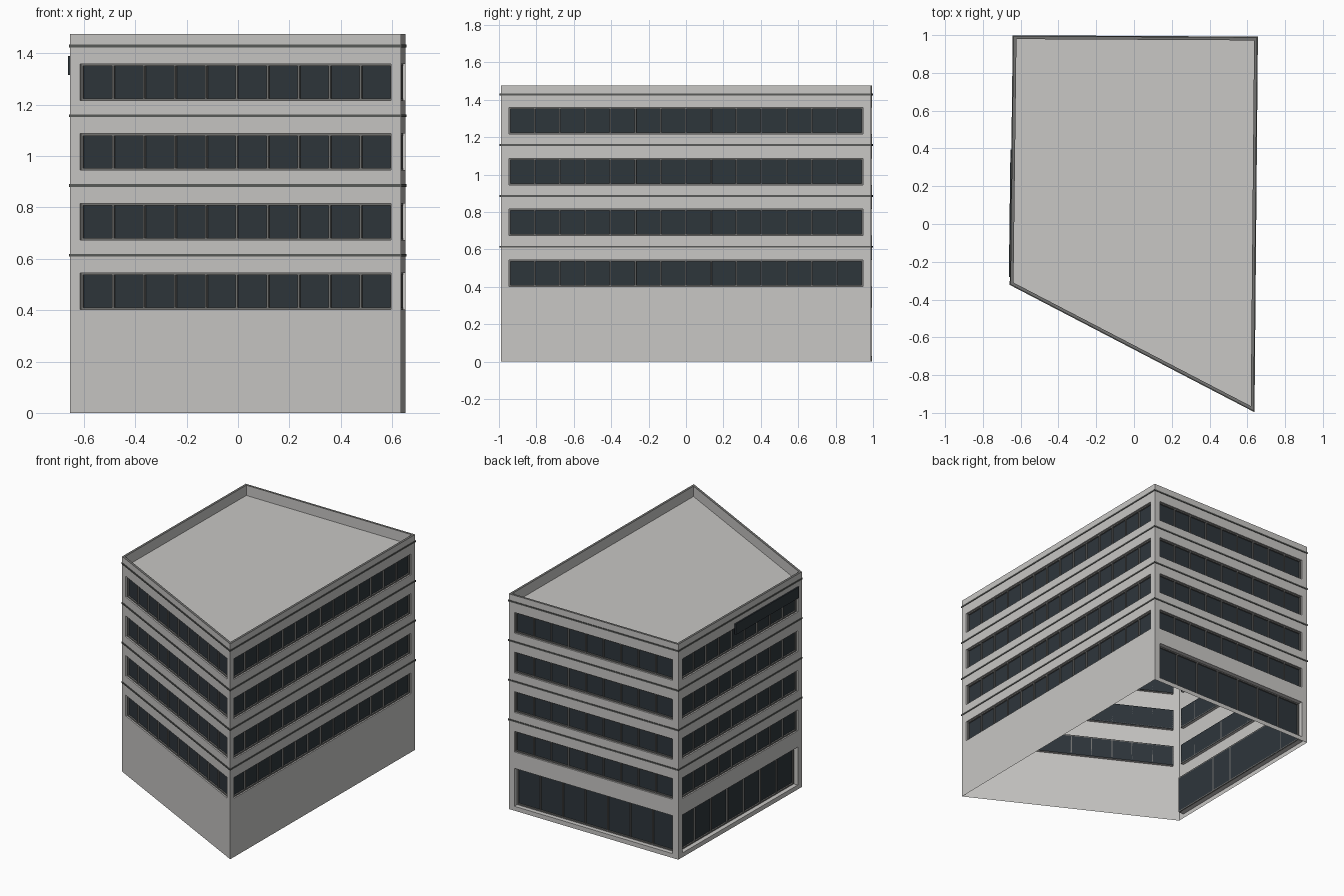
import bpy, bmesh
from mathutils import Vector

if "Cube" in bpy.data.objects:
    bpy.data.objects.remove(bpy.data.objects["Cube"])


def material(name, rgb):
    m = bpy.data.materials.new(name)
    m.diffuse_color = (*rgb, 1)
    m.use_nodes = True
    m.node_tree.nodes["Principled BSDF"].inputs["Base Color"].default_value = m.diffuse_color
    return m


CONCRETE = material("pale concrete", (0.58, 0.57, 0.555))
GLASS = material("dark glass", (0.027, 0.036, 0.044))
FRAME = material("grey frame", (0.17, 0.17, 0.165))
TRIM = material("dark trim", (0.10, 0.105, 0.10))

# footprint, counter-clockwise: front left, front right, back right, back left
CORNERS = [Vector(p) for p in ((-0.654, -0.32), (0.634, -0.99), (0.652, 0.988), (-0.638, 0.995))]
TOP, ROOF, MARGIN = 1.475, 1.405, 0.043
FLOORS = [(0.402 + 0.2715 * i, 0.544 + 0.2715 * i) for i in range(4)]
GROUND = (0.03, 0.29)


def ring(inset, z):
    """Footprint moved inward by inset, with mitred corners."""
    out = []
    for i, p in enumerate(CORNERS):
        a = (p - CORNERS[i - 1]).normalized()
        b = (CORNERS[(i + 1) % 4] - p).normalized()
        na, nb = Vector((-a.y, a.x)), Vector((-b.y, b.x))
        q = p + (na + nb) * inset / (1 + na.dot(nb))
        out.append((q.x, q.y, z))
    return out


def face(bm, pts):
    bm.faces.new([bm.verts.new(p) for p in pts])


def loft(bm, rings):
    for a, b in zip(rings, rings[1:]):
        for i in range(4):
            j = (i + 1) % 4
            face(bm, (a[i], a[j], b[j], b[i]))


def finish(bm, name, mat):
    bmesh.ops.remove_doubles(bm, verts=bm.verts, dist=1e-5)
    me = bpy.data.meshes.new(name)
    bm.to_mesh(me)
    bm.free()
    me.materials.append(mat)
    ob = bpy.data.objects.new(name, me)
    bpy.context.collection.objects.link(ob)


def wall_space(i):
    """Length of wall i and a map (along, inward, up) -> world."""
    a, b = CORNERS[i], CORNERS[(i + 1) % 4]
    u = (b - a).normalized()
    n = Vector((-u.y, u.x))

    def at(s, d, z):
        p = a + u * s + n * d
        return (p.x, p.y, z)
    return (b - a).length, at


def box(bm, at, s0, s1, d0, d1, z0, z1):
    lo, hi = [[at(s, d, z) for s, d in ((s0, d0), (s1, d0), (s1, d1), (s0, d1))] for z in (z0, z1)]
    loft(bm, [lo, hi])
    face(bm, lo[::-1])
    face(bm, hi)


def window_band(walls, glass, frames, at, s0, s1, z0, z1, depth, panes):
    # reveal around the opening
    rect = [(s0, z0), (s1, z0), (s1, z1), (s0, z1)]
    loft(walls, [[at(s, d, z) for s, z in rect] for d in (0, depth)])
    face(glass, [at(s, depth, z) for s, z in rect])
    # border and mullions
    w, d0 = 0.008, depth - 0.01
    box(frames, at, s0, s1, d0, depth, z0, z0 + w)
    box(frames, at, s0, s1, d0, depth, z1 - w, z1)
    for k in range(panes + 1):
        c = s0 + w / 2 + (s1 - s0 - w) * k / panes
        box(frames, at, c - w / 2, c + w / 2, d0, depth, z0 + w, z1 - w)


# walls with ribbon windows; the back and left walls also have ground-floor glazing
walls, glass, frames = bmesh.new(), bmesh.new(), bmesh.new()
for i, (panes, ground_panes) in enumerate(((10, 0), (14, 0), (9, 7), (9, 7))):
    length, at = wall_space(i)
    s0, s1 = MARGIN, length - MARGIN
    bands = [(z, panes, 0.02) for z in FLOORS]
    if ground_panes:
        bands.insert(0, (GROUND, ground_panes, 0.04))
    below = 0
    for (z0, z1), count, depth in bands:
        window_band(walls, glass, frames, at, s0, s1, z0, z1, depth, count)
        for a, b, lo, hi in ((0, s0, below, z0), (s0, s1, below, z0), (s1, length, below, z0),
                             (0, s0, z0, z1), (s1, length, z0, z1)):
            face(walls, [at(a, 0, lo), at(b, 0, lo), at(b, 0, hi), at(a, 0, hi)])
        below = z1
    for a, b in ((0, s0), (s0, s1), (s1, length)):
        face(walls, [at(a, 0, below), at(b, 0, below), at(b, 0, TOP), at(a, 0, TOP)])
finish(walls, "walls", CONCRETE)
finish(glass, "window_glass", GLASS)
finish(frames, "window_frames", FRAME)

# sunken roof with the inner parapet face
bm = bmesh.new()
loft(bm, [ring(0.016, TOP), ring(0.016, ROOF)])
face(bm, ring(0.016, ROOF))
finish(bm, "roof", CONCRETE)

# parapet cap
bm = bmesh.new()
loft(bm, [ring(0, TOP), ring(0.016, TOP)])
finish(bm, "parapet_cap", FRAME)

# thin ledges between floors
bm = bmesh.new()
for k in range(4):
    z = 0.614 + 0.2715 * k
    loft(bm, [ring(0, z - 0.005), ring(-0.004, z - 0.005), ring(-0.004, z + 0.005), ring(0, z + 0.005)])
finish(bm, "floor_ledges", TRIM)

# blank sign panel high on the left wall
bm = bmesh.new()
length, at = wall_space(3)
box(bm, at, 0.60, 1.275, -0.009, 0.0, 1.315, 1.39)
finish(bm, "sign_panel", GLASS)
